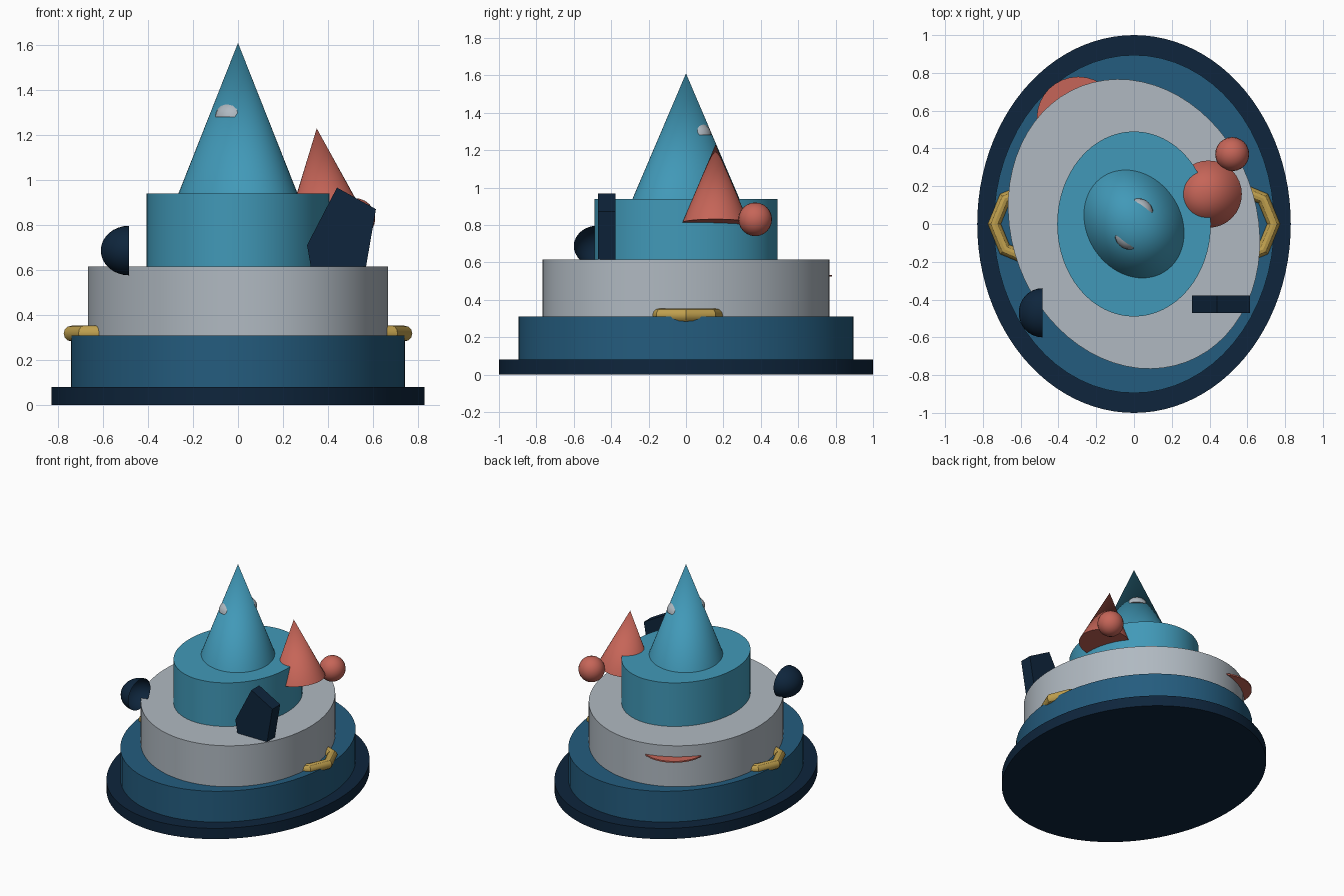
import bpy, bmesh, math
from mathutils import Matrix, Vector

if "Cube" in bpy.data.objects:
    bpy.data.objects.remove(bpy.data.objects["Cube"])


def material(name, rgb):
    m = bpy.data.materials.new(name)
    lin = [((c / 255 + 0.055) / 1.055) ** 2.4 for c in rgb]
    m.diffuse_color = (*lin, 1)
    m.use_nodes = True
    m.node_tree.nodes["Principled BSDF"].inputs["Base Color"].default_value = m.diffuse_color
    return m


NAVY = material("navy", (14, 37, 60))
BLUE = material("deep blue", (36, 92, 126))
GREY = material("pale grey", (176, 185, 193))
TEAL = material("teal", (65, 153, 184))
RED = material("coral red", (198, 101, 88))
GOLD = material("gold", (192, 160, 78))


def finish(name, bm, mat, matrix=Matrix()):
    bmesh.ops.recalc_face_normals(bm, faces=bm.faces)
    me = bpy.data.meshes.new(name)
    bm.to_mesh(me)
    bm.free()
    me.materials.append(mat)
    ob = bpy.data.objects.new(name, me)
    bpy.context.collection.objects.link(ob)
    ob.matrix_world = matrix
    bpy.ops.object.select_all(action='DESELECT')
    ob.select_set(True)
    bpy.context.view_layer.objects.active = ob
    bpy.ops.object.shade_smooth_by_angle(angle=math.radians(30))
    return ob


def tapered(name, mat, r1, r2, z0, z1, ratio=1.0, turn=0.0, seg=64):
    """Elliptical drum or cone: r is the half length, ratio narrows its width."""
    bm = bmesh.new()
    bmesh.ops.create_cone(bm, cap_ends=True, segments=seg, radius1=r1, radius2=r2, depth=z1 - z0)
    bmesh.ops.translate(bm, verts=bm.verts, vec=(0, 0, (z0 + z1) / 2))
    bmesh.ops.scale(bm, verts=bm.verts, vec=(ratio, 1, 1))
    return finish(name, bm, mat, Matrix.Rotation(math.radians(turn), 4, 'Z'))


def dome(name, mat, loc, size, rot=Matrix(), capped=True, seg=32):
    """Half ellipsoid with its flat side down before rotation."""
    bm = bmesh.new()
    bmesh.ops.create_uvsphere(bm, u_segments=seg, v_segments=seg // 2, radius=1)
    geom = bm.verts[:] + bm.edges[:] + bm.faces[:]
    bmesh.ops.bisect_plane(bm, geom=geom, dist=1e-4, plane_co=(0, 0, 0),
                           plane_no=(0, 0, 1), clear_inner=True)
    if capped:
        bmesh.ops.holes_fill(bm, edges=[e for e in bm.edges if e.is_boundary])
    bmesh.ops.scale(bm, verts=bm.verts, vec=size)
    return finish(name, bm, mat, Matrix.Translation(loc) @ rot)


# stacked oval tiers and central spire
R = 0.83
tapered("base_plate", NAVY, 1.0, 1.0, 0, 0.08, R, seg=96)
tapered("lower_tier", BLUE, 0.895, 0.895, 0.08, 0.31, R)
tapered("middle_tier", GREY, 0.782, 0.782, 0.31, 0.615, R, 20.7)
tapered("upper_tier", TEAL, 0.49, 0.49, 0.615, 0.94, R)
tapered("spire", TEAL, 0.30, 0, 0.94, 1.61, R, 33)

# pale domes poking through the spire
for side, s in (("back", 1), ("front", -1)):
    dome("spire_dome_" + side, GREY, (0.022 * s, 0.056 * s, 1.28), (0.08, 0.08, 0.07), seg=24)

# leaning red cone and ball
cone = tapered("side_cone", RED, 0.178, 0, -0.42, 0, seg=32)
cone.matrix_world = Matrix.Translation((0.35, 0.158, 1.23)) @ Matrix.Rotation(math.radians(-6), 4, 'Y')
bm = bmesh.new()
bmesh.ops.create_uvsphere(bm, u_segments=24, v_segments=12, radius=0.09)
finish("side_ball", bm, RED, Matrix.Translation((0.52, 0.37, 0.83)))

# thin red disc showing at the back of the middle tier
disc = tapered("back_disc", RED, 0.22, 0.22, 0.523, 0.533, seg=32)
disc.location = (-0.295, 0.56, 0)

# open navy bowl with its rim facing right
dome("navy_bowl", NAVY, (-0.485, -0.47, 0.687), (0.11, 0.13, 0.125),
     Matrix.Rotation(math.radians(-90), 4, 'Y'), capped=False)

# upright five sided navy slab, sunk into the middle tier
bm = bmesh.new()
outline = [(0.335, 0.55), (0.558, 0.55), (0.613, 0.871), (0.44, 0.967), (0.307, 0.711)]
face = bm.faces.new([bm.verts.new((x, -0.47, z)) for x, z in outline])
ext = bmesh.ops.extrude_face_region(bm, geom=[face])
bmesh.ops.translate(bm, vec=(0, 0.092, 0),
                    verts=[v for v in ext["geom"] if isinstance(v, bmesh.types.BMVert)])
finish("navy_slab", bm, NAVY)

# eight sided gold rings forming the handles
for side, s in (("right", 1), ("left", -1)):
    bm = bmesh.new()
    n, m = 8, 12
    rings = []
    for i in range(n):
        a = math.tau * i / n
        rings.append([])
        for j in range(m):
            b = math.tau * j / m
            d = 0.19 + 0.035 * math.cos(b)
            rings[i].append(bm.verts.new((d * math.cos(a), d * math.sin(a), 0.035 * math.sin(b))))
    for i in range(n):
        for j in range(m):
            k, l = (i + 1) % n, (j + 1) % m
            bm.faces.new((rings[i][j], rings[k][j], rings[k][l], rings[i][l]))
    finish("handle_" + side, bm, GOLD, Matrix.Translation((0.55 * s, 0, 0.318)))
